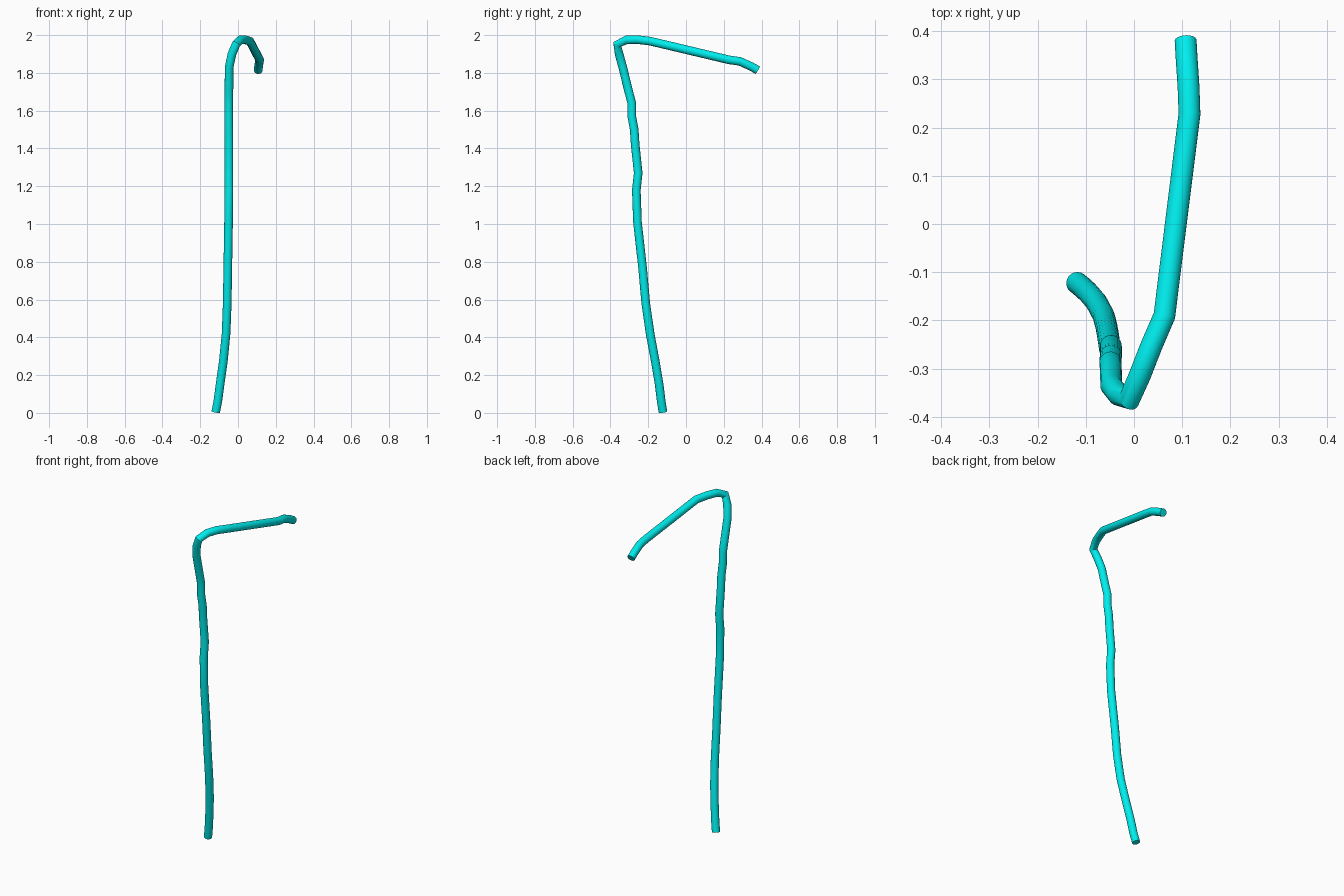
import bpy
import math

# Centre line of the bent rod, from the foot up to the tip of the hook
PATH = [
    (-0.118, -0.122, 0.005), (-0.107, -0.131, 0.06), (-0.095, -0.142, 0.15),
    (-0.078, -0.162, 0.27), (-0.063, -0.190, 0.42), (-0.057, -0.213, 0.58),
    (-0.054, -0.230, 0.77), (-0.050, -0.257, 1.01), (-0.048, -0.263, 1.18),
    (-0.048, -0.253, 1.27), (-0.048, -0.269, 1.42), (-0.048, -0.274, 1.50),
    (-0.049, -0.287, 1.57), (-0.049, -0.287, 1.64), (-0.048, -0.303, 1.70),
    (-0.047, -0.335, 1.83), (-0.032, -0.354, 1.90), (-0.010, -0.364, 1.952),
    (0.012, -0.314, 1.975), (0.035, -0.255, 1.976), (0.063, -0.190, 1.968),
    (0.115, 0.228, 1.869), (0.113, 0.285, 1.861), (0.109, 0.345, 1.834),
    (0.107, 0.380, 1.814),
]
RADIUS = 0.0228

# Round tube swept along the path
curve = bpy.data.curves.new("bent_rod", "CURVE")
curve.dimensions = "3D"
curve.bevel_depth = RADIUS
curve.bevel_resolution = 8
curve.use_fill_caps = True
spline = curve.splines.new("POLY")
spline.points.add(len(PATH) - 1)
for point, co in zip(spline.points, PATH):
    point.co = (*co, 1.0)
rod = bpy.data.objects.new("bent_rod", curve)
bpy.context.collection.objects.link(rod)

# Turn into a mesh and shade the round sides smooth
bpy.context.view_layer.objects.active = rod
rod.select_set(True)
bpy.ops.object.convert(target="MESH")
bpy.ops.object.shade_smooth_by_angle(angle=math.radians(30))

# Cyan paint
paint = bpy.data.materials.new("cyan")
paint.diffuse_color = (0.0, 0.85, 0.85, 1.0)
bpy.context.object.data.materials.clear()
bpy.context.object.data.materials.append(paint)
